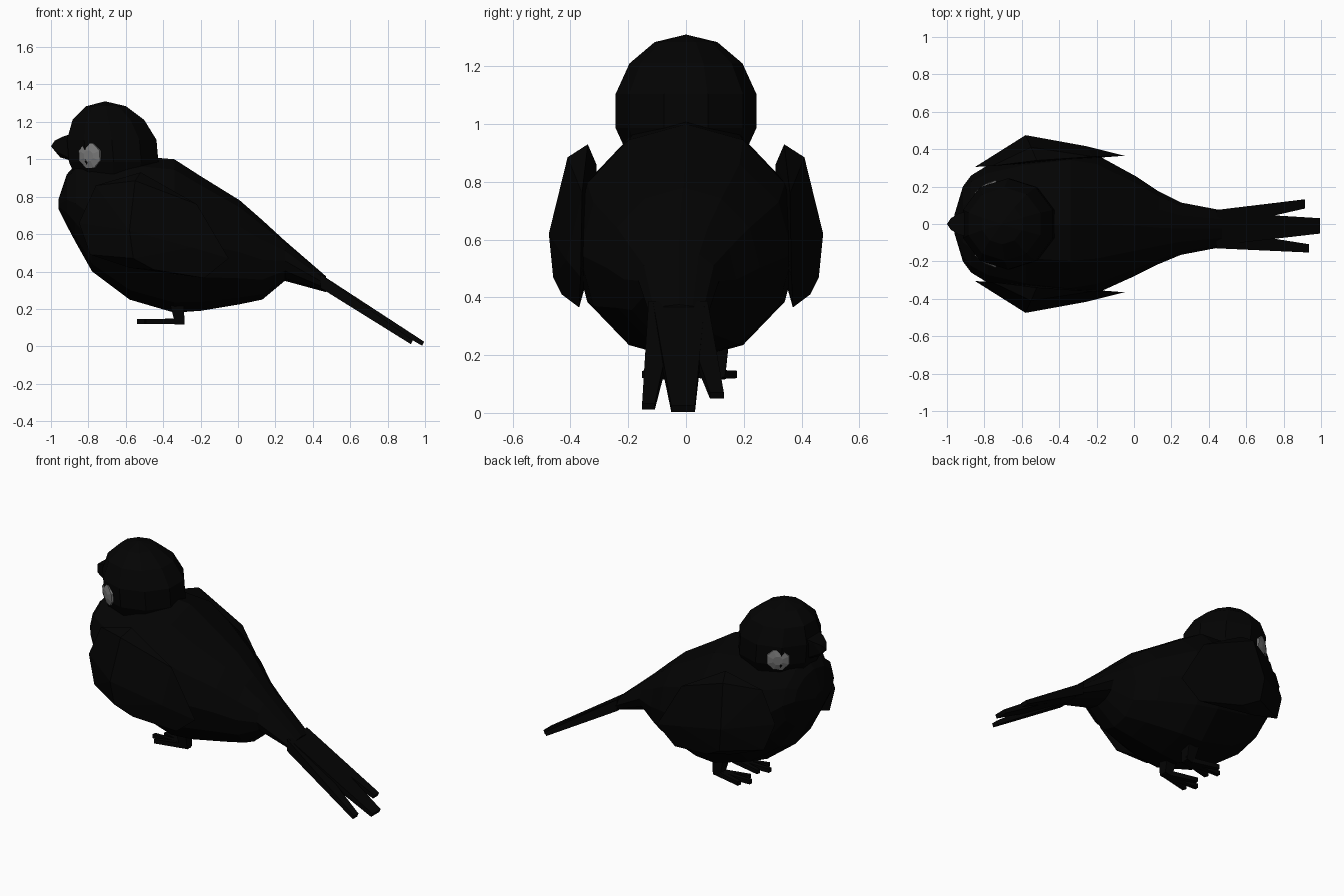
import bpy, bmesh, math
from mathutils import Vector

if "Cube" in bpy.data.objects:
    bpy.data.objects.remove(bpy.data.objects["Cube"])


def material(name, v):
    m = bpy.data.materials.new(name)
    m.diffuse_color = (v, v, v, 1)
    m.use_nodes = True
    m.node_tree.nodes["Principled BSDF"].inputs["Base Color"].default_value = m.diffuse_color
    return m


BLACK = material("black", 0.001)
GREY = material("grey", 0.2)


def finish(name, bm, mat=BLACK):
    bmesh.ops.recalc_face_normals(bm, faces=bm.faces)
    me = bpy.data.meshes.new(name)
    bm.to_mesh(me)
    bm.free()
    me.materials.append(mat)
    ob = bpy.data.objects.new(name, me)
    bpy.context.collection.objects.link(ob)
    return ob


def hull(name, pts, mat=BLACK):
    bm = bmesh.new()
    for p in pts:
        bm.verts.new(p)
    bmesh.ops.convex_hull(bm, input=bm.verts)
    loose = [v for v in bm.verts if not v.link_faces]
    bmesh.ops.delete(bm, geom=loose, context='VERTS')
    return finish(name, bm, mat)


def loft(name, rings):
    bm = bmesh.new()
    loops = [[bm.verts.new(p) for p in r] for r in rings]
    n = len(loops[0])
    for a, b in zip(loops, loops[1:]):
        for i in range(n):
            bm.faces.new((a[i], a[(i + 1) % n], b[(i + 1) % n], b[i]))
    bm.faces.new(loops[0])
    bm.faces.new(loops[-1])
    return finish(name, bm)


def bar(name, a, b, r1, r2):
    # four-sided tapered stick
    a, b = Vector(a), Vector(b)
    q = (b - a).to_track_quat('Z', 'Y')
    pts = []
    for c, r in ((a, r1), (b, r2)):
        for i in range(4):
            t = math.pi / 4 + i * math.pi / 2
            pts.append(c + q @ Vector((r * math.cos(t), r * math.sin(t), 0)))
    return hull(name, pts)


# Body: elliptical sections along x (x, bottom, top, half width, centre y)
sections = [(-0.96, .735, .785, .05, 0), (-0.915, .645, .92, .20, 0),
            (-0.87, .56, .97, .26, 0), (-0.78, .40, 1.0, .315, 0),
            (-0.58, .25, 1.02, .365, 0), (-0.34, .18, 1.0, .395, 0),
            (-0.20, .19, .91, .37, 0), (0.01, .225, .78, .265, -.01),
            (0.13, .25, .675, .195, -.02), (0.25, .35, .565, .14, -.025),
            (0.47, .29, .375, .098, -.025)]
N = 12
loft("body", [[(x, cy + w * math.cos(2 * math.pi * i / N),
                (b + t) / 2 + (t - b) / 2 * math.sin(2 * math.pi * i / N))
               for i in range(N)] for x, b, t, w, cy in sections])

# Tail: three flat feathers fanning from one base (end x, y, z, half width, base y, base half width)
for i, (x, y, z, w, by, bw) in enumerate([(.91, .107, .06, .024, .025, .05),
                                          (.99, -.01, .014, .041, -.025, .09),
                                          (.93, -.13, .022, .022, -.08, .05)]):
    pts = []
    for s in (-1, 1):
        for h in (-1, 1):
            pts += [(.44, by + s * bw, .35 + h * .037),
                    (x + h * .005, y + s * w, z + h * .011)]
    hull("tail_feather_%d" % i, pts)

# Head: low-poly ball, crown leaning forward
bm = bmesh.new()
bmesh.ops.create_uvsphere(bm, u_segments=10, v_segments=7, radius=1)
for v in bm.verts:
    x, y, z = v.co
    v.co = (-.665 + .258 * x - .045 * max(z, 0), .25 * y, 1.045 + .265 * z)
finish("head", bm)

# Beak: short blunt wedge
hull("beak", [(-1.0, 0, 1.07), (-.98, .03, 1.1), (-.98, -.03, 1.1),
              (-.98, .03, 1.045), (-.98, -.03, 1.045), (-.95, 0, 1.01),
              (-.94, .055, 1.12), (-.94, -.055, 1.12),
              (-.85, .08, 1.15), (-.85, -.08, 1.15),
              (-.85, .06, .98), (-.85, -.06, .98)])

for s, side in ((1, "left"), (-1, "right")):
    # Cheek patch: tilted octagonal disc
    q = Vector((-.5, s * .84, -.08)).to_track_quat('Z', 'Y')
    c = Vector((-.79, s * .19, 1.02))
    pts = []
    for i in range(8):
        t = math.pi / 8 + i * math.pi / 4
        for r, h in ((.074, -.02), (.07, .01), (.03, .02)):
            pts.append(c + q @ Vector((r * math.cos(t), r * math.sin(t), h)))
    hull(side + "_cheek", pts, GREY)

    # Wing: faceted shell bulging from the flank
    hull(side + "_wing", [(x, s * y, z) for x, y, z in [
        (-.85, .305, .66), (-.76, .31, .86), (-.52, .34, .93),
        (-.22, .36, .76), (-.05, .365, .47), (-.18, .37, .365),
        (-.58, .37, .42), (-.79, .335, .49), (-.58, .475, .62),
        (-.55, .41, .885), (-.56, .46, .47), (-.25, .415, .53),
        (-.45, .43, .41)]])

    # Leg and toes
    fy = .11 if s > 0 else -.085
    bar(side + "_leg", (-.33, fy, .25), (-.31, fy, .12), .055, .035)
    for k, dy in enumerate((-.055, 0, .055)):
        bar("%s_toe_%d" % (side, k), (-.29, fy, .133),
            (-.54 + abs(dy) * .8, fy + s * dy, .133), .022, .018)
